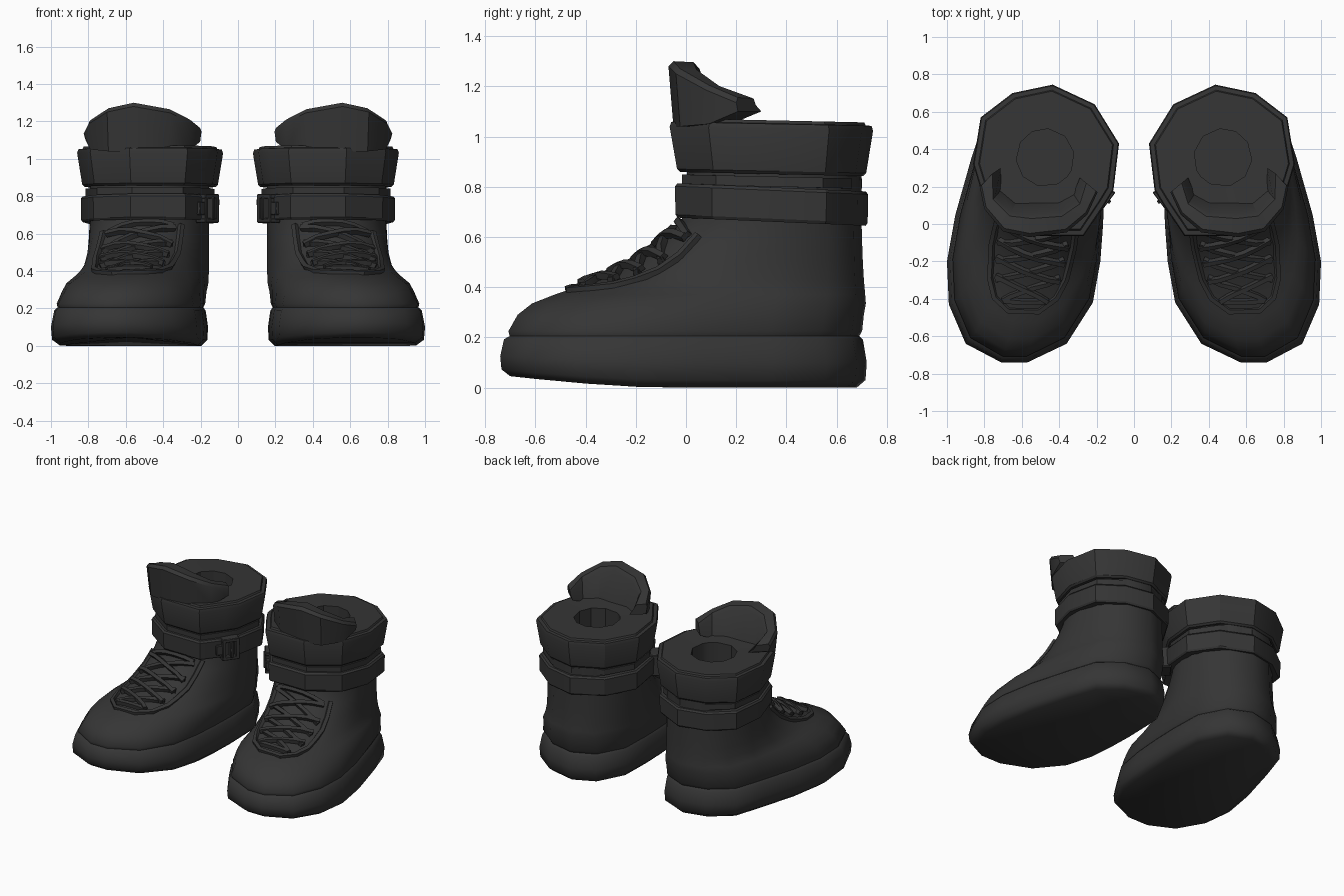
import bpy, math
from mathutils import Vector
from mathutils.bvhtree import BVHTree

if "Cube" in bpy.data.objects:
    bpy.data.objects.remove(bpy.data.objects["Cube"])


def material(name, value):
    m = bpy.data.materials.new(name)
    m.diffuse_color = (value, value, value, 1)
    m.use_nodes = True
    m.node_tree.nodes["Principled BSDF"].inputs["Base Color"].default_value = m.diffuse_color
    return m


CHARCOAL = material("charcoal", 0.036)


def make(name, verts, faces, angle=35, bevel=0):
    """Mesh object mirrored across x = 0 to give the left and right boot."""
    me = bpy.data.meshes.new(name)
    me.from_pydata([tuple(v) for v in verts], [], faces)
    ob = bpy.data.objects.new(name, me)
    bpy.context.collection.objects.link(ob)
    me.materials.append(CHARCOAL)
    me.shade_smooth()
    me.set_sharp_from_angle(angle=math.radians(angle))
    if bevel:
        b = ob.modifiers.new("bevel", "BEVEL")
        b.width, b.segments = bevel, 1
    mir = ob.modifiers.new("mirror", "MIRROR")
    mir.use_mirror_merge = False
    return ob


def loft(rings, cap_start=False, cap_end=False):
    """Join rings that run anticlockwise, each next one being further along."""
    n = len(rings[0])
    verts = [Vector(p) for r in rings for p in r]
    faces = []
    for k in range(len(rings) - 1):
        for i in range(n):
            j = (i + 1) % n
            faces.append((k * n + i, k * n + j, k * n + n + j, k * n + n + i))
    if cap_start:
        faces.append(tuple(reversed(range(n))))
    if cap_end:
        faces.append(tuple(range(len(verts) - n, len(verts))))
    return verts, faces


def centre_x(y):
    """The foot bends outward towards the toe."""
    return 0.48 + 0.16 * max(0, min(1, (0.25 - y) / 0.95))


# Boot body: blend from the sole outline to the ankle outline
SOLE = [(.57, -.74), (.71, -.74), (.90, -.64), (.99, -.43), (1.0, -.2), (.955, .05),
        (.87, .35), (.80, .56), (.64, .68), (.45, .72), (.28, .65), (.17, .45),
        (.16, .2), (.165, 0), (.18, -.2), (.22, -.42), (.36, -.64)]
ANGLES = [-100, -80, -60, -42, -26, -12, 5, 38, 65, 95, 125, 155, 185, 200, 213, 228, 245]
ANKLE = [(.475 + .32 * math.cos(math.radians(a)), .35 + .35 * math.sin(math.radians(a)))
         for a in ANGLES]
# height, width blend, length blend, inset
LEVELS = [(0, 0, 0, .04), (.03, 0, 0, .005), (.10, 0, 0, 0), (.19, 0, 0, .015), (.205, 0, .01, .03),
          (.225, .05, .02, .018), (.29, .25, .08, .01), (.335, .42, .17, 0), (.37, .62, .29, 0),
          (.395, .74, .39, 0), (.43, .84, .54, 0), (.50, .92, .73, 0), (.58, .96, .87, 0),
          (.66, 1, .97, 0), (.87, 1, 1, 0)]


def body_ring(z, sx, sy, inset):
    ring = []
    for (ax, ay), (bx, by) in zip(SOLE, ANKLE):
        y = ay + (by - ay) * sy
        a, b = ax - centre_x(ay), bx - centre_x(by)
        off = a + (b - a) * sx
        off *= 1 - inset / 0.4
        y -= inset * max(-1, min(1, y / 0.6))
        spring = 0.05 * max(0, (-y - .1) / .64) ** 1.5 * max(0, 1 - z / .2)
        ring.append((centre_x(y) + off, y, z + spring))
    return ring


bv, bf = loft([body_ring(*lv) for lv in LEVELS], cap_start=True)
make("boot_body", bv, bf, 50)
surface = BVHTree.FromPolygons(bv, bf)

# Points on the instep: u across, v from toe (0) to ankle (1)
DOWN = Vector((0, .537, -.844))


def instep(u, v, lift=0):
    y, z = -.46 + .44 * v, .38 + .29 * v
    origin = Vector((centre_x(y) + u - .01, y, z)) - DOWN * .5
    hit, normal, _, _ = surface.ray_cast(origin, DOWN)
    if hit is None:
        hit, normal = origin + DOWN * .5, -DOWN
    if normal.dot(DOWN) > 0:
        normal = -normal
    return hit + normal * lift, normal


def half_width(v):
    keys = [(0, .08), (.12, .165), (.3, .2), (.65, .215), (1.1, .205)]
    for (a, wa), (b, wb) in zip(keys, keys[1:]):
        if v <= b:
            return wa + (wb - wa) * (v - a) / (b - a)
    return keys[-1][1]


def ribbon(points, width, thick):
    """Flat band following surface points given as (position, normal)."""
    rings = []
    for i, (p, n) in enumerate(points):
        d = points[min(i + 1, len(points) - 1)][0] - points[max(i - 1, 0)][0]
        s = d.cross(n).normalized() * width / 2
        t = n * thick / 2
        rings.append([p - s - t, p + s - t, p + s * .7 + t, p - s * .7 + t])
    return loft(rings, True, True)


def join(parts):
    verts, faces = [], []
    for v, f in parts:
        k = len(verts)
        verts += v
        faces += [tuple(i + k for i in face) for face in f]
    return verts, faces


# Raised U-shaped edge of the lacing panel
vs = [1.05, .85, .65, .45, .3, .12, 0]
edge = [(-half_width(v), v) for v in vs] + [(half_width(v), v) for v in reversed(vs)]
make("lace_panel_edge", *ribbon([instep(u, v, .004) for u, v in edge], .035, .03), 40)

# Crossed laces
laces = []
rows = [.1, .3, .5, .7, .92]
for k in range(len(rows) - 1):
    for side in (-1, 1):
        lo, hi = rows[k], rows[k + 1] + .04
        pts = []
        for i in range(6):
            t = i / 5
            v = lo + (hi - lo) * t
            u = side * (half_width(v) - .035) * (2 * t - 1)
            pts.append(instep(u, v, .014 + (.008 if side > 0 else 0)))
        laces.append(ribbon(pts, .034, .026))
for v in (.1, .98):
    laces.append(ribbon([instep((half_width(v) - .04) * (i / 2.5 - 1), v, .013)
                         for i in range(6)], .034, .026))
make("laces", *join(laces), 40)

# Faceted outline shared by collar and strap
COLLAR = [(.27, -.065), (.58, -.065), (.79, .09), (.86, .32), (.82, .57), (.65, .70),
          (.435, .745), (.21, .64), (.08, .43), (.11, .18), (.165, .09)]
CX, CY = .475, .355


def collar_ring(z, scale, tilt=-.02):
    return [(CX + (x - CX) * scale, CY + (y - CY) * scale, z + tilt * (y - CY)) for x, y in COLLAR]


def hole_ring(z, r=.155):
    ring = []
    for x, y in COLLAR:
        a = math.atan2(y - CY, x - CX)
        ring.append((CX + r * math.cos(a), CY + r * math.sin(a), z))
    return ring


# Padded collar with foot opening
make("collar", *loft([collar_ring(.86, .75), collar_ring(.85, .90), collar_ring(.862, .93),
                      collar_ring(1.03, 1.0), collar_ring(1.05, .985), collar_ring(1.052, .925),
                      collar_ring(1.064, .91), hole_ring(1.06), hole_ring(.55)],
                     cap_end=True), 30)

# Lining band under the collar, and ankle strap
make("lining_band", *loft([collar_ring(.80, .80), collar_ring(.80, .885), collar_ring(.84, .885),
                           collar_ring(.84, .80)]), 30)
make("ankle_strap", *loft([collar_ring(.665, .80, -.04), collar_ring(.66, .925, -.04),
                           collar_ring(.672, .945, -.04), collar_ring(.785, .95, -.04),
                           collar_ring(.797, .925, -.04), collar_ring(.797, .80, -.04)]), 30)

# Strap buckle on the inner front side
ALONG = Vector((.60, -.80, 0)).normalized()
OUT = Vector((-.80, -.60, 0))


def block(s, z, length, height, depth):
    c = Vector((.175, .125, z)) + ALONG * s
    rings = []
    for o in (-.03, depth):
        rings.append([c + OUT * o + ALONG * a * length / 2 + Vector((0, 0, b * height / 2))
                      for a, b in ((-1, -1), (1, -1), (1, 1), (-1, 1))])
    return loft(rings, True, True)


make("buckle", *join([block(-.065, .735, .03, .15, .035), block(.03, .735, .025, .15, .035),
                      block(-.015, .80, .12, .025, .035), block(-.015, .67, .12, .025, .035),
                      block(-.02, .735, .02, .12, .045), block(.06, .735, .05, .07, .03)]),
     30, .004)

# Tongue flap wrapping the front of the collar: x, y, top height, bottom height, thickness
FLAP = [(.195, .17, 1.165, 1.09, .05), (.25, .05, 1.21, 1.05, .07), (.36, -.045, 1.265, 1.04, .09),
        (.56, -.07, 1.30, 1.04, .10), (.70, -.04, 1.27, 1.04, .09), (.80, .08, 1.205, 1.05, .07),
        (.825, .20, 1.155, 1.10, .06)]
rings = []
for x, y, top, low, thick in FLAP:
    inward = (Vector((.5, .42, 0)) - Vector((x, y, 0))).normalized() * thick
    p = Vector((x, y, 0))
    q = p + inward
    up = Vector((0, 0, 1))
    rings.append([p + inward * .2 + up * low, p + up * (top - .02), p + inward * .2 + up * top,
                  q + up * (top - .004), q + inward * .25 + up * (top - .03),
                  q + inward * .9 + up * low])
# Ends reach back along the collar
for ring, shift in ((rings[0], (.035, .03, 0)), (rings[-1], (-.03, .06, 0))):
    for i in (3, 4, 5):
        ring[i] = ring[i] + Vector(shift) * .6
make("tongue_flap", *loft(rings, True, True), 35)

# Consistent outward normals on every part
import bmesh
for ob in bpy.context.collection.objects:
    bm = bmesh.new()
    bm.from_mesh(ob.data)
    bmesh.ops.recalc_face_normals(bm, faces=bm.faces)
    bm.to_mesh(ob.data)
    bm.free()
